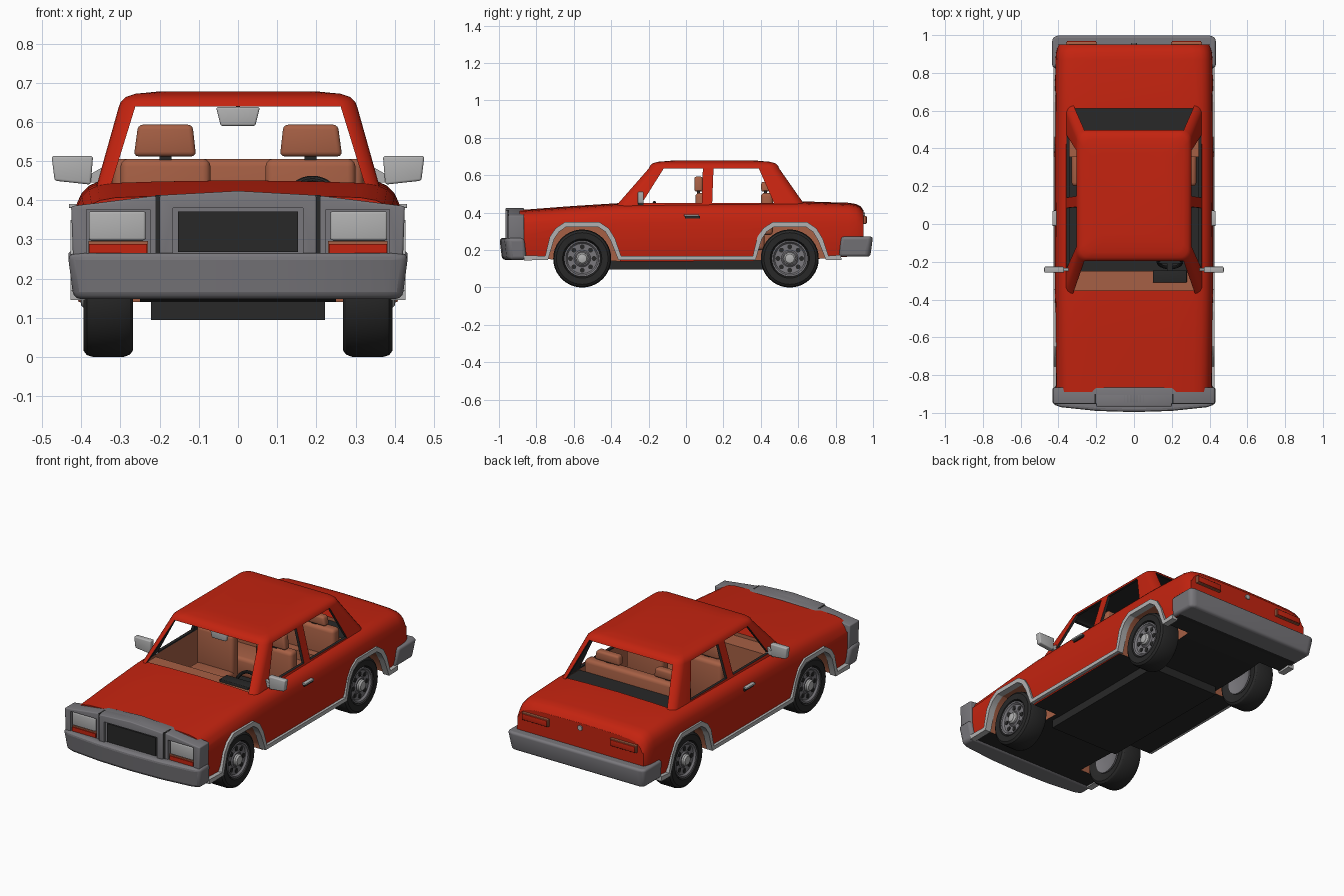
import bpy, bmesh, math
from mathutils import Vector, Matrix

if "Cube" in bpy.data.objects:
    bpy.data.objects.remove(bpy.data.objects["Cube"])


def material(name, r, g, b):
    m = bpy.data.materials.new(name)
    m.diffuse_color = (r, g, b, 1)
    m.use_nodes = True
    m.node_tree.nodes["Principled BSDF"].inputs["Base Color"].default_value = m.diffuse_color
    return m


RED = material("red paint", 0.55, 0.017, 0.005)
BROWN = material("brown leather", 0.38, 0.115, 0.058)
BLACK = material("black rubber", 0.021, 0.021, 0.021)
GREY = material("mid grey", 0.19, 0.185, 0.2)
LIGHT = material("light grey", 0.44, 0.44, 0.44)
SHELL = [RED, BROWN, BLACK]


def finish(o):
    """Apply all modifiers and smooth shade."""
    bpy.ops.object.select_all(action='DESELECT')
    o.select_set(True)
    bpy.context.view_layer.objects.active = o
    for m in list(o.modifiers):
        bpy.ops.object.modifier_apply(modifier=m.name)
    bpy.ops.object.shade_smooth_by_angle(angle=math.radians(32))
    return o


def loft(name, rings, mats, caps=(True, True), bevel=0, index=0):
    """Skin a list of closed rings of points."""
    bm = bmesh.new()
    rows = [[bm.verts.new(p) for p in r] for r in rings]
    n = len(rows[0])
    for a, b in zip(rows, rows[1:]):
        for i in range(n):
            j = (i + 1) % n
            bm.faces.new((a[i], a[j], b[j], b[i]))
    if caps[0]:
        bm.faces.new(rows[0])
    if caps[1]:
        bm.faces.new(rows[-1])
    bmesh.ops.recalc_face_normals(bm, faces=bm.faces)
    for f in bm.faces:
        f.material_index = index
    me = bpy.data.meshes.new(name)
    bm.to_mesh(me)
    bm.free()
    for m in mats:
        me.materials.append(m)
    o = bpy.data.objects.new(name, me)
    bpy.context.collection.objects.link(o)
    if bevel:
        b = o.modifiers.new("bevel", 'BEVEL')
        b.width, b.segments, b.limit_method = bevel, 3, 'ANGLE'
    return finish(o)


def prism(name, pts, axis, a, b, mats, bevel=0, index=0):
    """Extrude a 2D outline along an axis from a to b."""
    put = {'x': lambda p, d: (d, p[0], p[1]),
           'y': lambda p, d: (p[0], d, p[1]),
           'z': lambda p, d: (p[0], p[1], d)}[axis]
    return loft(name, [[put(p, d) for p in pts] for d in (a, b)], mats, bevel=bevel, index=index)


def box(name, x0, x1, y0, y1, z0, z1, mat, bevel=0):
    return prism(name, [(x0, y0), (x1, y0), (x1, y1), (x0, y1)], 'z', z0, z1, [mat], bevel)


def revolve(name, profile, s, cy, cz, mat, n=40):
    """Turn an (x, radius) profile round the x axis."""
    ts = [2 * math.pi * i / n for i in range(n)]
    return loft(name, [[(s * x, cy + r * math.cos(t), cz + r * math.sin(t)) for t in ts]
                       for x, r in profile], [mat])


def cut(o, cutters):
    for c in cutters:
        m = o.modifiers.new("cut", 'BOOLEAN')
        m.operation, m.solver, m.object = 'DIFFERENCE', 'EXACT', c
    finish(o)
    for c in cutters:
        bpy.data.objects.remove(c)


# --- lower body -------------------------------------------------------------
def section(y, zt, zb, w):
    half = [(w - .014, zb), (w - .004, zb + .05), (w, .27), (w - .002, .345), (w - .009, zt - .06),
            (w - .02, zt - .036), (w - .038, zt - .018), (w - .06, zt - .008), (w - .1, zt - .001),
            (.2, zt + .003)]
    pts = half + [(0, zt + .006)] + [(-x, z) for x, z in reversed(half)]
    return [(x, y, z) for x, z in pts]


body = loft("car_body", [section(*s) for s in (
    (-.89, .408, .155, .412), (-.6, .43, .148, .416), (-.36, .445, .14, .419), (0, .449, .14, .421),
    (.6, .455, .145, .419), (.87, .447, .165, .416), (.91, .44, .167, .412),
    (.935, .427, .17, .405), (.95, .405, .172, .398))], SHELL)
for f in body.data.polygons:
    if f.normal.z < -.9:
        f.material_index = 2

ARCH = [(-.19, .165), (-.152, .26), (-.125, .3), (-.085, .327), (.085, .327), (.125, .3),
        (.155, .25), (.2, .165)]
AXLES = (-.555, .555)
wells = [prism("well_cutter", [(-.195, .05)] + ARCH + [(.205, .05)], 'x', s * .25, s * .6, SHELL, index=1)
         for s in (-1, 1) for _ in AXLES]
for i, c in enumerate(wells):
    c.location.y = AXLES[i % 2]
# cabin hollow, stepped to leave the dashboard and the parcel shelf
cabin = prism("cabin_cutter", [(-.25, .18), (.355, .18), (.355, .36), (.47, .36), (.47, .44), (.612, .44),
                               (.612, .6), (-.352, .6), (-.352, .43), (-.25, .43)],
              'x', -.343, .343, SHELL, index=1)
for f in cabin.data.polygons:
    if abs(f.normal.z) > .9 and (f.center.y > .5 or f.center.z < .2) and f.center.z < .5:
        f.material_index = 2
bpy.context.view_layer.update()
cut(body, wells + [cabin])


# --- roof and pillars with open windows -------------------------------------
def round_rect(x, y0, y1, z, r=.05):
    out = []
    for k, (cx, cy) in enumerate(((x - r, y1 - r), (r - x, y1 - r), (r - x, y0 + r), (x - r, y0 + r))):
        for i in range(6):
            t = math.pi / 2 * (k + i / 5)
            out.append((cx + r * math.cos(t), cy + r * math.sin(t), z))
    return out


roof = loft("roof_and_pillars", [round_rect(*a) for a in (
    (.363, -.382, .645, .43), (.304, -.197, .497, .64), (.299, -.192, .492, .652), (.286, -.178, .478, .664),
    (.262, -.15, .45, .672), (.2, -.08, .38, .678))], SHELL, caps=(False, True))
sol = roof.modifiers.new("thickness", 'SOLIDIFY')
sol.thickness, sol.offset, sol.material_offset, sol.material_offset_rim = .016, -1, 2, 2
finish(roof)
front_glass = [(-.333, .41), (.333, .41), (.262, .64), (-.262, .64)]
cut(roof, [prism("window_cutter", p, ax, a, b, SHELL, index=2) for p, ax, a, b in (
    (front_glass, 'y', -.7, -.06), (front_glass, 'y', .4, .8),
    ([(-.235, .452), (.085, .452), (.09, .635), (-.12, .635)], 'x', -.6, .6),
    ([(.14, .452), (.47, .452), (.39, .635), (.147, .635)], 'x', -.6, .6))])

# --- underbody --------------------------------------------------------------
box("underbody", -.222, .222, -.42, .42, .095, .16, BLACK)

# --- sill and arch trim -----------------------------------------------------
path = [(-.865, .165)] + [(c + y, z) for c in AXLES for y, z in ARCH] + [(.83, .168)]
path = [Vector((p[0], p[1] - (.008 if p[1] < .17 else 0))) for p in path]
for s in (-1, 1):
    rings = []
    for i, p in enumerate(path):
        d0 = (p - path[max(i - 1, 0)]).normalized()
        d1 = (path[min(i + 1, len(path) - 1)] - p).normalized()
        t = (d0 + d1).normalized()
        n = Vector((-t.y, t.x)) * .024
        a, b = p - n * .1, p + n
        if p.y < .17:
            a, b = p - n * .5, p + n * .6
        rings.append([(s * x, q.x, q.y) for x, q in ((.39, a), (.427, a), (.427, b), (.39, b))])
    loft("side_trim", rings, [LIGHT])

# --- bumpers ----------------------------------------------------------------
fr = [(.435, -.865), (.435, -.955), (.39, -.972), (.2, -.992), (0, -.998)]
fb = prism("front_bumper", fr + [(-x, y) for x, y in reversed(fr[:-1])], 'z', .148, .265, [GREY])
rr = [(.435, .83), (.435, .985), (.41, 1.0)]
rb = prism("rear_bumper", rr + [(-x, y) for x, y in reversed(rr)], 'z', .165, .272, [GREY])
for o in (fb, rb):
    for v in o.data.vertices:
        if v.co.z < .2:
            v.co.x *= .965
            v.co.y *= .985
    m = o.modifiers.new("bevel", 'BEVEL')
    m.width, m.segments, m.limit_method = .018, 3, 'ANGLE'
    finish(o)

# --- front fascia, lamps and grille -----------------------------------------
fascia = prism("front_fascia", [(-.42, .22), (.42, .22), (.426, .385), (.2, .413), (0, .424), (-.2, .413),
                                (-.426, .385)], 'y', -.952, -.865, [GREY], bevel=.006)
cut(fascia, [box("lamp_cutter", min(s * .225, s * .387), max(s * .225, s * .387), -1, -.928, .258, .376, GREY)
             for s in (-1, 1)])
panel = prism("grille_surround", [(-.2, .22), (.2, .22), (.2, .413), (0, .424), (-.2, .413)],
              'y', -.966, -.9, [GREY], bevel=.005)
cut(panel, [box("grille_cutter", -.166, .166, -1, -.953, .262, .38, GREY)])
box("grille", -.153, .153, -.959, -.94, .268, .372, BLACK)
for s in (-1, 1):
    def side(a, b):
        return sorted((s * a, s * b))
    box("fascia_groove", *side(.2, .21), -.954, -.9, .25, .413, BLACK)
    box("headlight", *side(.236, .381), -.948, -.92, .298, .372, LIGHT, .006)
    box("indicator_housing", *side(.23, .382), -.943, -.92, .262, .296, BROWN)
    box("indicator_lens", *side(.232, .38), -.949, -.942, .264, .288, RED)
    # tail lights
    box("tail_light_housing", *side(.195, .36), .93, .964, .34, .383, BROWN, .003)
    box("tail_light_lens", *side(.2, .355), .96, .969, .344, .377, RED, .002)

    # door mirrors, handles
    prism("side_mirror", [(s * .37, .513), (s * .476, .513), (s * .468, .45), (s * .376, .44)],
          'y', -.258, -.226, [LIGHT], bevel=.006)
    prism("mirror_stalk", [(s * .34, .445), (s * .385, .445), (s * .385, .462), (s * .345, .485)],
          'y', -.25, -.232, [LIGHT])
    box("door_handle_recess", *side(.40, .423), -.005, .075, .37, .383, BLACK)
    box("door_handle", *side(.41, .432), -.01, .07, .38, .391, LIGHT, .003)

    # front seats and headrests
    box("front_seat_cushion", *side(.07, .3), -.15, .1, .2, .3, BROWN, .02)
    box("front_seat_back", *side(.07, .3), .05, .115, .25, .506, BROWN, .02)
    for name, y in (("front_headrest", .045), ("rear_headrest", .402)):
        top = .593 if y < .2 else .565
        prism(name, [(s * .107, .512), (s * .266, .512), (s * .255, top), (s * .116, top)],
              'y', y, y + .045, [BROWN], bevel=.012)
        box("headrest_post", *side(.17, .2), y + .015, y + .03, .48, .53, BLACK)

    # wheels
    for cy in AXLES:
        revolve("tire", [(.285, .08), (.272, .1), (.268, .138), (.276, .149), (.292, .155), (.37, .155),
                         (.386, .15), (.395, .138), (.393, .105), (.37, .096)], s, cy, .155, BLACK)
        revolve("rim", [(.36, .097), (.391, .097), (.389, .088), (.379, .08), (.376, .045), (.382, .038)],
                s, cy, .155, GREY)
        revolve("inner_rim", [(.3, .09), (.27, .09), (.276, .08), (.282, .03)], s, cy, .155, GREY)
        revolve("hub_cap", [(.37, .033), (.391, .032), (.4, .024), (.403, .01)], s, cy, .155, LIGHT, 24)
        for k in range(8):
            t = 2 * math.pi * k / 8
            revolve("rim_hole", [(.37, .013), (.381, .013)], s, cy + .063 * math.cos(t),
                    .155 + .063 * math.sin(t), BLACK, 10)

# --- rear bench and dashboard -----------------------------------------------
box("rear_seat_cushion", -.33, .33, .2, .42, .2, .31, BROWN, .02)
box("rear_seat_back", -.32, .32, .4, .465, .28, .506, BROWN, .02)
box("instrument_cluster", .1, .28, -.31, -.245, .4, .445, BLACK, .004)

# --- steering wheel ---------------------------------------------------------
bpy.ops.mesh.primitive_torus_add(major_radius=.062, minor_radius=.009, major_segments=32, minor_segments=10,
                                 location=(.19, -.2, .4), rotation=(math.radians(60), 0, 0))
wheel = bpy.context.object
wheel.name = "steering_wheel"
wheel.data.materials.append(BLACK)
finish(wheel)
box("steering_spoke", .13, .25, -.208, -.192, .392, .408, BLACK)
box("steering_column", .175, .205, -.26, -.195, .385, .412, BLACK)

# --- cabin mirror and boot lock ---------------------------------------------
prism("cabin_mirror", [(-.044, .59), (.044, .59), (.056, .638), (-.056, .638)], 'y', -.175, -.155, [LIGHT],
      bevel=.005)
box("cabin_mirror_stem", -.005, .005, -.165, -.155, .63, .66, BLACK)
prism("boot_lock", [(.015 * math.cos(k * math.pi / 4), .385 + .015 * math.sin(k * math.pi / 4))
                    for k in range(8)], 'y', .94, .957, [LIGHT])
